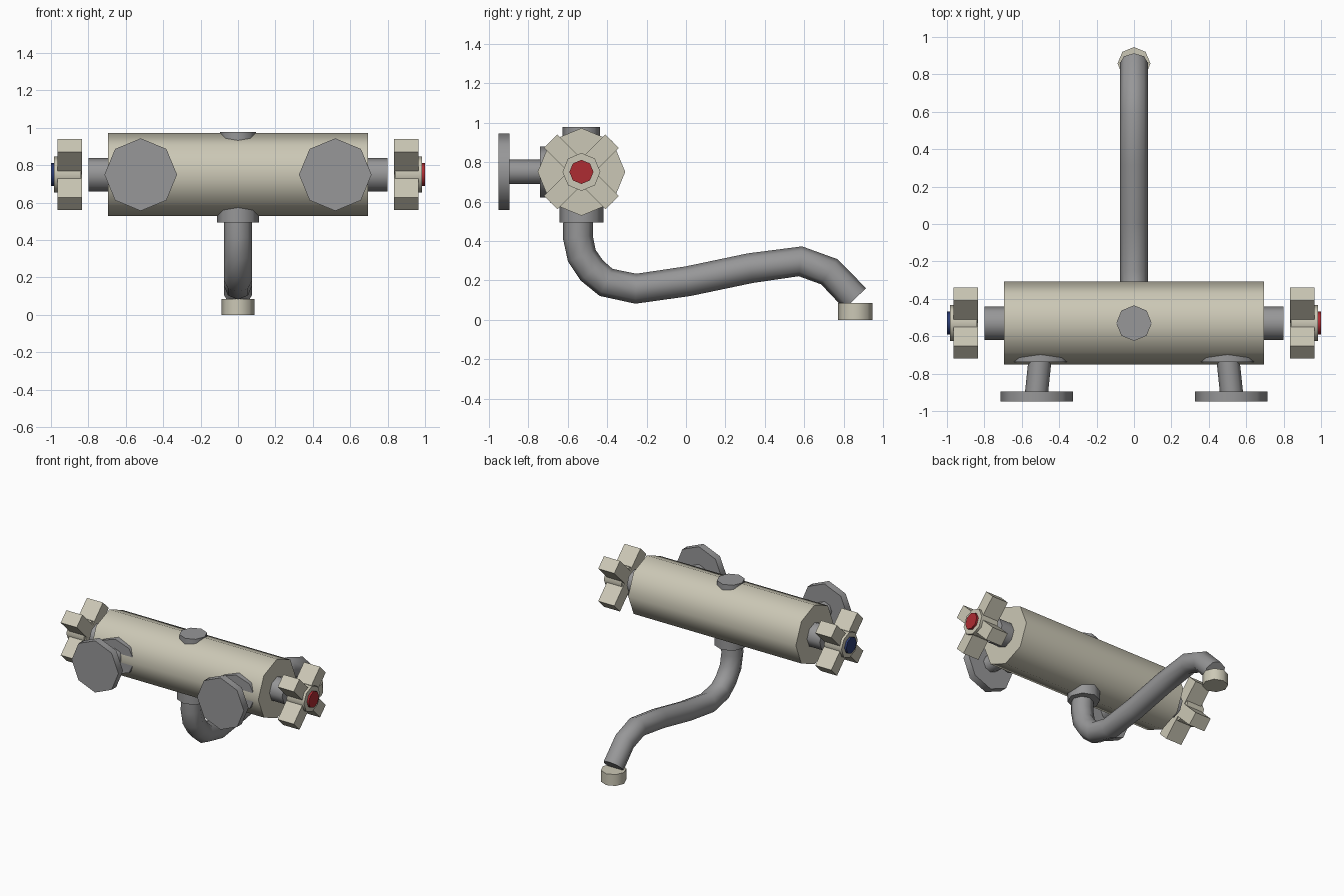
import bpy, bmesh, math
from mathutils import Vector, Matrix

if "Cube" in bpy.data.objects:
    bpy.data.objects.remove(bpy.data.objects["Cube"])


def material(name, rgb):
    m = bpy.data.materials.new(name)
    m.diffuse_color = (*rgb, 1)
    m.use_nodes = True
    m.node_tree.nodes["Principled BSDF"].inputs["Base Color"].default_value = m.diffuse_color
    return m


CREAM = material("cream enamel", (0.60, 0.575, 0.465))
GREY = material("grey metal", (0.31, 0.31, 0.315))
RED = material("hot red", (0.42, 0.025, 0.032))
BLUE = material("cold blue", (0.025, 0.045, 0.17))


def finish(bm, name, mat, smooth=True):
    bmesh.ops.recalc_face_normals(bm, faces=bm.faces)
    me = bpy.data.meshes.new(name)
    # round sides shade smooth, caps and right angles stay sharp
    for f in bm.faces:
        f.smooth = smooth
    for e in bm.edges:
        e.smooth = e.calc_face_angle(0) < math.radians(60)
    bm.to_mesh(me)
    bm.free()
    me.materials.append(mat)
    ob = bpy.data.objects.new(name, me)
    bpy.context.collection.objects.link(ob)
    return ob


def loft(name, mat, rings):
    """Closed eight-sided skin. Each ring: centre, side axis, up axis (axes carry the radius)."""
    bm = bmesh.new()
    loops = []
    for c, u, v in rings:
        c, u, v = Vector(c), Vector(u), Vector(v)
        loops.append([bm.verts.new(c + u * math.cos(k * math.pi / 4) + v * math.sin(k * math.pi / 4))
                      for k in range(8)])
    for a, b in zip(loops, loops[1:]):
        for k in range(8):
            bm.faces.new((a[k], a[(k + 1) % 8], b[(k + 1) % 8], b[k]))
    bm.faces.new(loops[0])
    bm.faces.new(loops[-1])
    return finish(bm, name, mat)


def rod(name, mat, a, b, axis, r, r2=None):
    """Octagonal rod between a and b with its rings square to a main axis."""
    r2 = r2 or r
    u, v = {"x": ((0, r, 0), (0, 0, r2)),
            "y": ((r, 0, 0), (0, 0, r2)),
            "z": ((r, 0, 0), (0, r2, 0))}[axis]
    return loft(name, mat, [(a, u, v), (b, u, v)])


Y, Z = -0.53, 0.75   # axis of the mixer body

# main body, top cap and spout collar
rod("mixer_body", CREAM, (-0.695, Y, Z), (0.695, Y, Z), "x", 0.222)
rod("top_cap", GREY, (0, Y, 0.90), (0, Y, 0.977), "z", 0.095)
rod("spout_collar", GREY, (0, Y, 0.493), (0, Y, 0.62), "z", 0.111)

for s, side, tint in ((-1, "left", BLUE), (1, "right", RED)):
    # valve stem, handle hub and coloured button
    rod(side + "_stem", GREY, (s * 0.66, Y, Z), (s * 0.80, Y, Z), "x", 0.09)
    rod(side + "_hub", CREAM, (s * 0.84, Y, Z), (s * 0.985, Y, Z), "x", 0.096)
    rod(side + "_button", tint, (s * 0.98, Y, Z), (s * 1.0, Y, Z), "x", 0.061)
    # cross handle with diagonal arms, extruded from one plus-shaped outline
    bm = bmesh.new()
    L, w = 0.22, 0.048
    pts = []
    for k in range(4):
        for p in ((L, -w), (L, w), (w, w)):
            q = Matrix.Rotation(math.pi / 4 + k * math.pi / 2, 2) @ Vector(p)
            pts.append(bm.verts.new((s * 0.833, Y + q.x, Z + q.y)))
    face = bm.faces.new(pts)
    ext = bmesh.ops.extrude_face_region(bm, geom=[face])
    bmesh.ops.translate(bm, vec=(s * 0.133, 0, 0),
                        verts=[g for g in ext["geom"] if isinstance(g, bmesh.types.BMVert)])
    finish(bm, side + "_cross_handle", CREAM, smooth=False)
    # wall connection: flange, pipe and collar
    rod(side + "_wall_flange", GREY, (s * 0.52, -0.95, Z), (s * 0.52, -0.895, Z), "y", 0.194)
    rod(side + "_wall_pipe", GREY, (s * 0.522, -0.91, Z), (s * 0.50, -0.70, Z), "y", 0.062)
    rod(side + "_wall_collar", GREY, (s * 0.50, -0.739, Z), (s * 0.50, -0.62, Z), "y", 0.16, 0.13)

# swan-neck spout: points in the y/z plane
path = [(-0.545, 0.55), (-0.548, 0.42), (-0.528, 0.325), (-0.477, 0.25), (-0.405, 0.19),
        (-0.254, 0.158), (0.01, 0.196), (0.325, 0.262), (0.58, 0.297), (0.726, 0.244), (0.858, 0.108)]
P = [Vector((0, y, z)) for y, z in path]
R = 0.076
rings = []
for i, p in enumerate(P):
    d_in = (p - P[max(i - 1, 0)]).normalized()
    d_out = (P[min(i + 1, len(P) - 1)] - p).normalized()
    t = (d_in + d_out).normalized()
    rings.append((p, (R, 0, 0), t.cross(Vector((1, 0, 0))) * R))
loft("spout", GREY, rings)

# outlet nozzle
rod("outlet_nozzle", CREAM, (0, 0.858, 0), (0, 0.858, 0.085), "z", 0.088)
